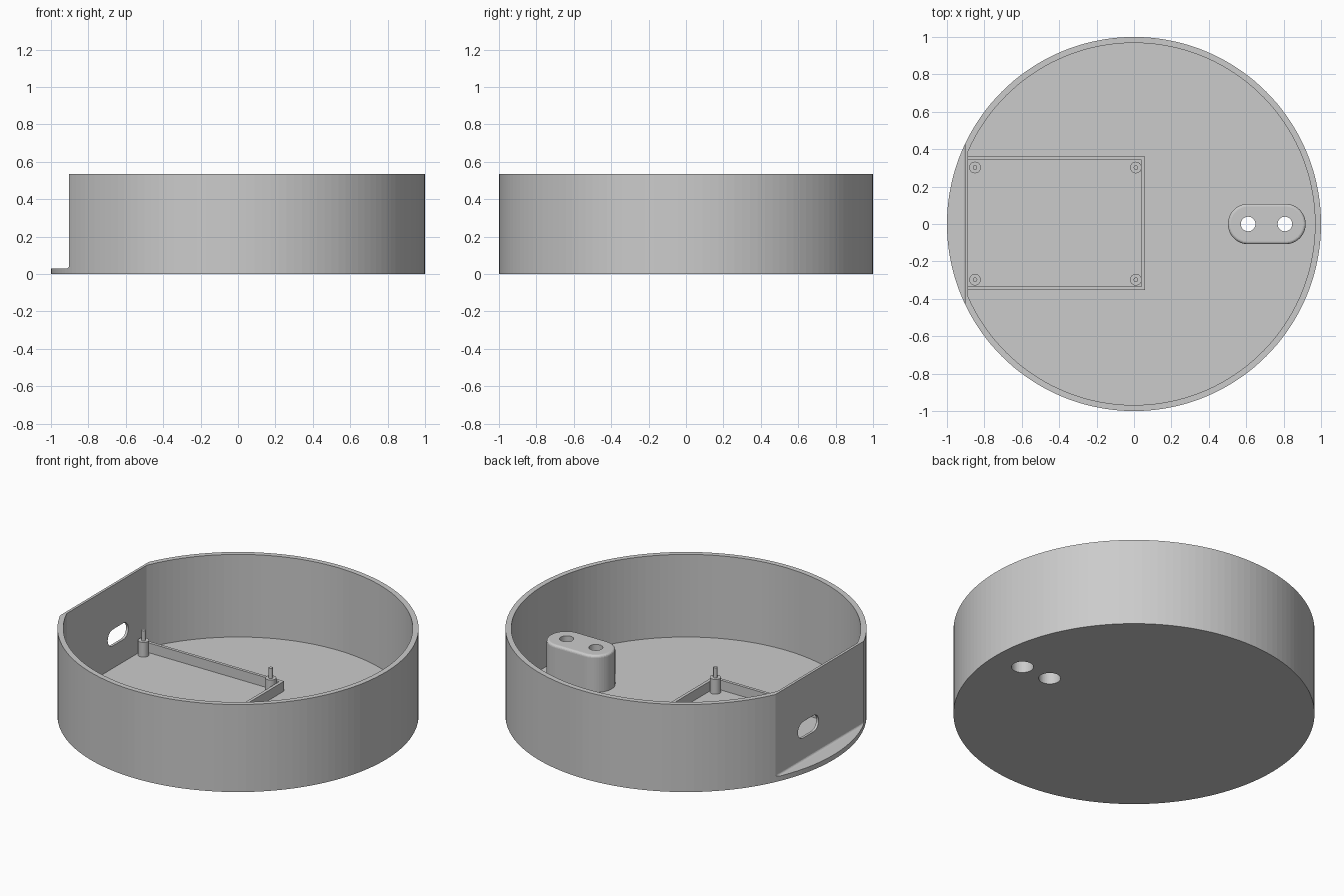
import bpy
import bmesh
from math import cos, sin, pi, acos

if "Cube" in bpy.data.objects:
    bpy.data.objects.remove(bpy.data.objects["Cube"], do_unlink=True)

# Single light grey plastic
grey = bpy.data.materials.new("light_grey_plastic")
grey.use_nodes = True
colour = (0.6, 0.6, 0.6, 1)
grey.diffuse_color = colour
grey.node_tree.nodes["Principled BSDF"].inputs["Base Color"].default_value = colour

HEIGHT, FLOOR = 0.535, 0.03
FLAT_OUT, FLAT_IN = -0.904, -0.888
R_IN = 0.968


def arc(cx, cy, r, start, end, steps):
    return [(cx + r * cos(start + (end - start) * i / steps),
             cy + r * sin(start + (end - start) * i / steps))
            for i in range(steps + 1)]


def circle(cx, cy, r, steps):
    return arc(cx, cy, r, 0, 2 * pi, steps)[:-1]


def capsule(x0, x1, cy, r, steps=24):
    return (arc(x1, cy, r, -pi / 2, pi / 2, steps)
            + arc(x0, cy, r, pi / 2, 3 * pi / 2, steps))


def prism(name, outline, lo, hi, axis="z", top_round=0):
    """Extrude a closed outline along an axis, optionally rounding its top edge."""
    place = {"x": lambda a, b, h: (h, a, b),
             "y": lambda a, b, h: (a, h, b),
             "z": lambda a, b, h: (a, b, h)}[axis]
    bm = bmesh.new()
    base = bm.faces.new([bm.verts.new(place(a, b, lo)) for a, b in outline])
    end = bmesh.ops.extrude_face_region(bm, geom=[base], use_keep_orig=True)["geom"]
    for v in end:
        if isinstance(v, bmesh.types.BMVert):
            v.co["xyz".index(axis)] = hi
    bmesh.ops.recalc_face_normals(bm, faces=bm.faces)
    if top_round:
        rim = [e for e in bm.edges if all(abs(v.co.z - hi) < 1e-5 for v in e.verts)]
        bmesh.ops.bevel(bm, geom=rim, offset=top_round, segments=4,
                        profile=0.5, affect="EDGES")
    mesh = bpy.data.meshes.new(name)
    bm.to_mesh(mesh)
    bm.free()
    mesh.materials.append(grey)
    obj = bpy.data.objects.new(name, mesh)
    bpy.context.scene.collection.objects.link(obj)
    return obj


def cut(obj, cutters):
    for c in cutters:
        mod = obj.modifiers.new("cut", "BOOLEAN")
        mod.operation, mod.solver, mod.object = "DIFFERENCE", "EXACT", c
    bpy.context.view_layer.update()
    graph = bpy.context.evaluated_depsgraph_get()
    mesh = bpy.data.meshes.new_from_object(obj.evaluated_get(graph))
    obj.modifiers.clear()
    obj.data = mesh


# Round tray with a flat on one side
tray = prism("round_tray", circle(0, 0, 1, 144), 0, HEIGHT)
t = acos(FLAT_IN / R_IN)
cavity = prism("cavity_cutter", arc(0, 0, R_IN, -t, t, 128), FLOOR, 0.7)

# Flat side, with a small fillet where it meets the ledge
f = 0.013
ledge = ([(-1.2, FLOOR)] + arc(FLAT_OUT - f, FLOOR + f, f, -pi / 2, 0, 5)
         + [(FLAT_OUT, 0.7), (-1.2, 0.7)])
flat_side = prism("flat_side_cutter", ledge, -1.2, 1.2, "y")

# Cable slot through the flat wall
slot = prism("slot_cutter", capsule(0.06, 0.16, 0.217, 0.05), -1.0, -0.8, "x")

# Screw holes, wider from below
holes = []
for x in (0.61, 0.807):
    holes.append(prism("hole_cutter", circle(x, 0, 0.039, 40), -0.1, 0.4))
    holes.append(prism("recess_cutter", circle(x, 0, 0.061, 48), -0.1, 0.18))

cut(tray, [cavity, flat_side, slot] + holes)

# Rounded boss around the screw holes
boss = prism("screw_boss", capsule(0.61, 0.81, 0, 0.108), FLOOR, 0.255, top_round=0.015)
cut(boss, holes)

for c in [cavity, flat_side, slot] + holes:
    bpy.data.objects.remove(c, do_unlink=True)

# Low three-sided rail that frames the board
x0, x1, y0, y1, w = FLAT_IN, 0.06, -0.354, 0.36, 0.019
prism("board_rail", [(x0, y1), (x0, y1 - w), (x1 - w, y1 - w), (x1 - w, y0 + w),
                     (x0, y0 + w), (x0, y0), (x1, y0), (x1, y1)], FLOOR, 0.09)

# Four board posts with locating pins
for side, x in (("outer", -0.85), ("inner", 0.01)):
    for end, y in (("front", -0.298), ("back", 0.302)):
        prism(f"{side}_{end}_post", circle(x, y, 0.031, 32), FLOOR, 0.12)
        prism(f"{side}_{end}_pin", circle(x, y, 0.012, 20), 0.12, 0.182)
